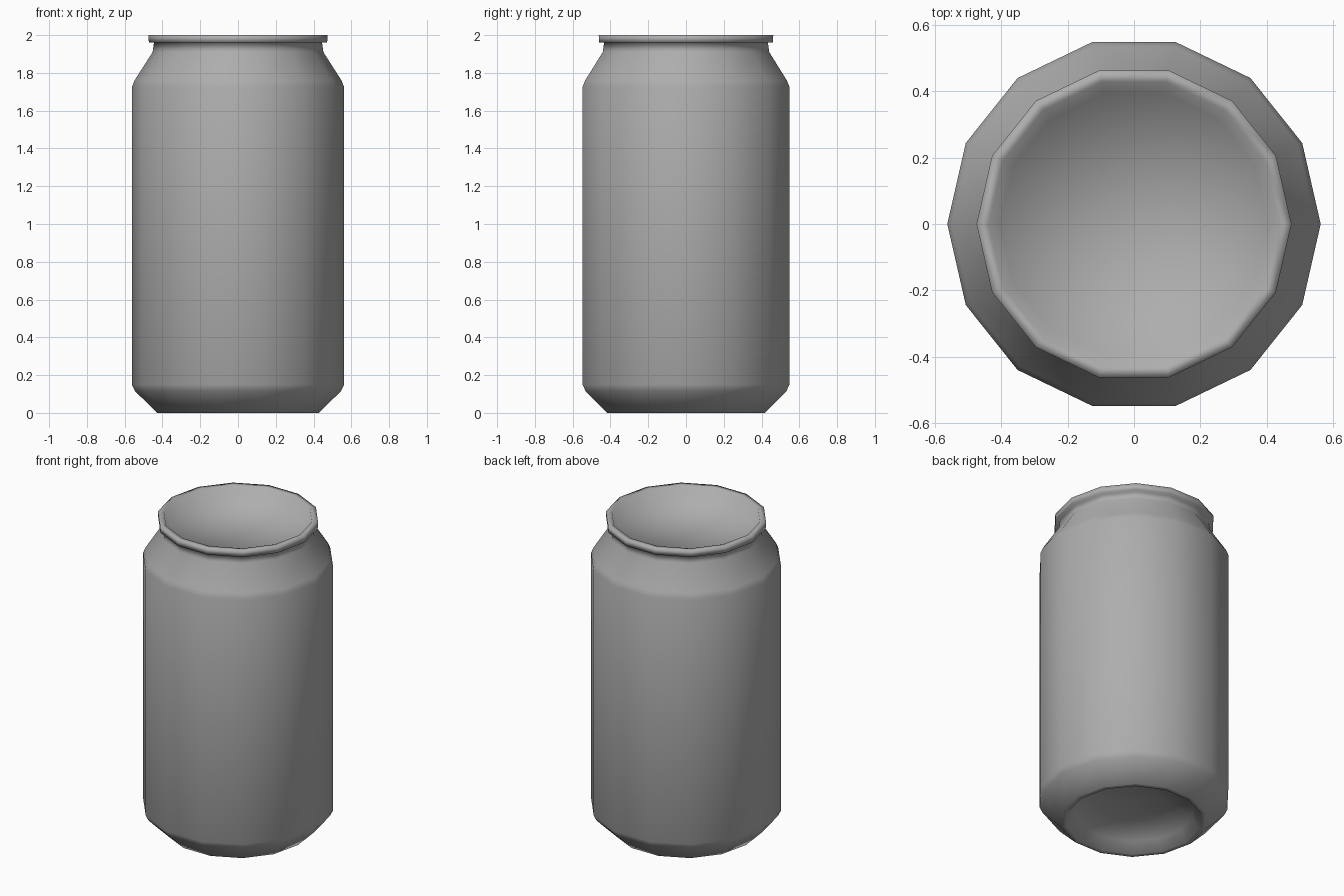
import bpy, bmesh, math

if "Cube" in bpy.data.objects:
    bpy.data.objects.remove(bpy.data.objects["Cube"])

SIDES = 14


def lathe(name, profile):
    """Spin a (radius, height) profile around z; radius 0 makes a pole."""
    bm = bmesh.new()
    rings = []
    for r, z in profile:
        if r == 0:
            rings.append([bm.verts.new((0, 0, z))] * SIDES)
        else:
            rings.append([bm.verts.new((r * math.cos(2 * math.pi * i / SIDES),
                                        r * math.sin(2 * math.pi * i / SIDES), z))
                          for i in range(SIDES)])
    for a, b in zip(rings, rings[1:]):
        for i in range(SIDES):
            j = (i + 1) % SIDES
            quad = list(dict.fromkeys((a[i], a[j], b[j], b[i])))
            bm.faces.new(quad).smooth = True
    bmesh.ops.recalc_face_normals(bm, faces=bm.faces)
    mesh = bpy.data.meshes.new(name)
    bm.to_mesh(mesh)
    bm.free()
    obj = bpy.data.objects.new(name, mesh)
    bpy.context.collection.objects.link(obj)
    return obj


# Can shell: domed base, wall, shoulder, neck, rolled rim and recessed lid
can = lathe("can_body", [
    (0, 0.12), (0.2, 0.105), (0.35, 0.06), (0.40, 0.0),      # base dome
    (0.428, 0.0), (0.545, 0.115), (0.562, 0.15),             # base bevel
    (0.562, 1.725), (0.548, 1.76),                           # wall
    (0.452, 1.91), (0.445, 1.96),                            # shoulder, neck
    (0.472, 1.96), (0.474, 2.0), (0.438, 2.0),               # rim
    (0.404, 1.91), (0, 1.91),                                # recess and lid
])

# Mid-grey metal
metal = bpy.data.materials.new("grey_metal")
metal.diffuse_color = (0.42, 0.42, 0.42, 1)
metal.use_nodes = True
metal.node_tree.nodes["Principled BSDF"].inputs["Base Color"].default_value = metal.diffuse_color
can.data.materials.append(metal)
